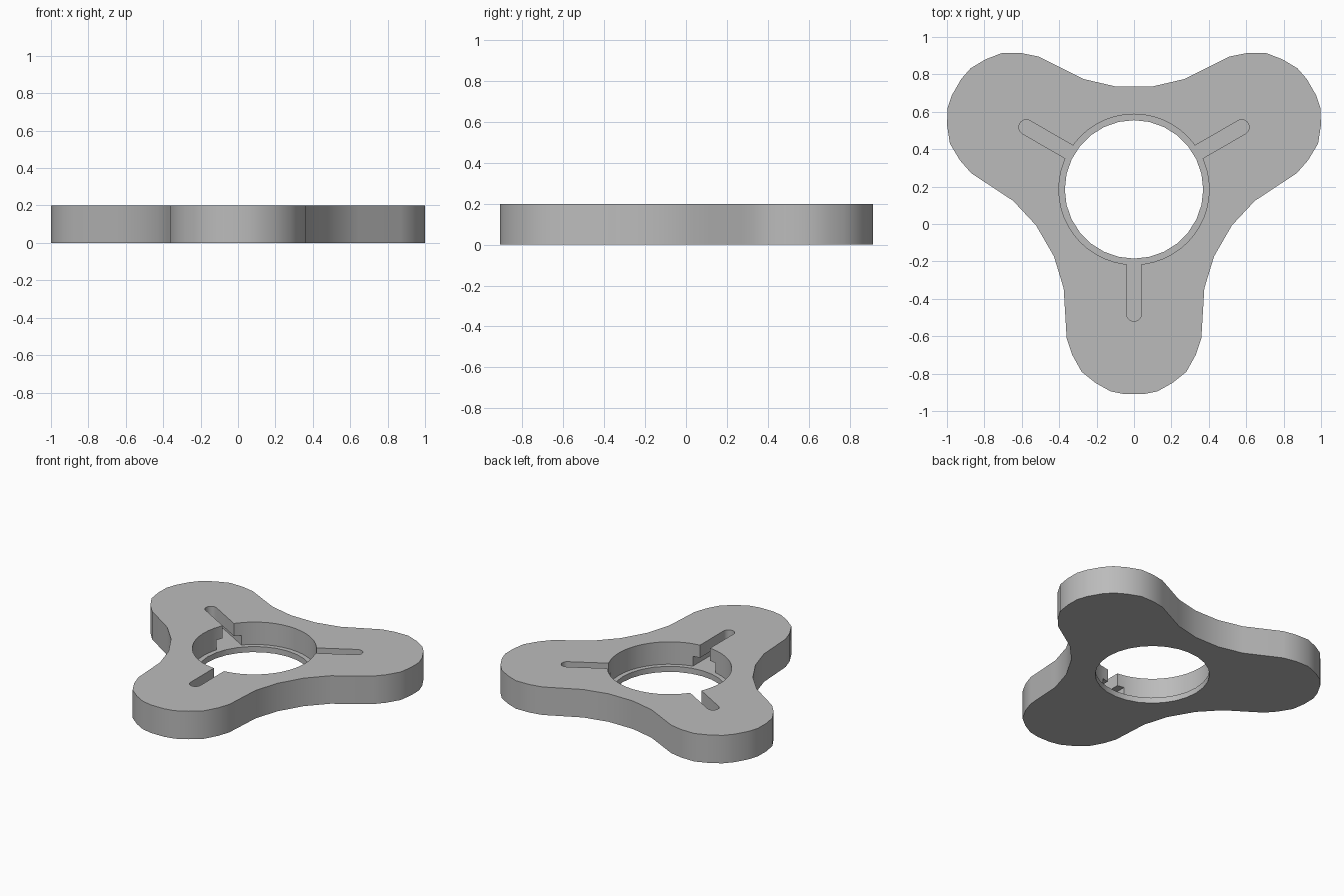
import bpy, bmesh, math
from mathutils import Matrix, Vector

cube = bpy.data.objects.get("Cube")
if cube:
    bpy.data.objects.remove(cube, do_unlink=True)

HUB = Vector((0, 0.185, 0))
THICK, LEDGE, MID = 0.2, 0.04, 0.11

grey = bpy.data.materials.new("plain grey")
grey.use_nodes = True
colour = (0.5, 0.5, 0.5, 1)
grey.diffuse_color = colour
grey.node_tree.nodes["Principled BSDF"].inputs["Base Color"].default_value = colour


def prism(name, points, z0, z1):
    """Extrude a closed outline, given around the hub centre."""
    bm = bmesh.new()
    face = bm.faces.new([bm.verts.new((x, y, z0)) for x, y in points])
    top = bmesh.ops.extrude_face_region(bm, geom=[face])["geom"]
    moved = [v for v in top if isinstance(v, bmesh.types.BMVert)]
    bmesh.ops.translate(bm, verts=moved, vec=(0, 0, z1 - z0))
    bmesh.ops.recalc_face_normals(bm, faces=bm.faces)
    mesh = bpy.data.meshes.new(name)
    bm.to_mesh(mesh)
    bm.free()
    mesh.materials.append(grey)
    obj = bpy.data.objects.new(name, mesh)
    obj.location = HUB
    bpy.context.collection.objects.link(obj)
    return obj


def circle(r, n):
    return [(r * math.cos(math.tau * i / n), r * math.sin(math.tau * i / n)) for i in range(n)]


def turned(points, k):
    rot = Matrix.Rotation(math.radians(120 * k), 2)
    return [tuple(rot @ Vector(p)) for p in points]


def slot(half_width, end):
    """Round-ended slot running from the hub opening toward -y."""
    centre = end - half_width
    tip = [(half_width * math.cos(a), -centre - half_width * math.sin(a))
           for a in (math.pi * i / 10 for i in range(11))]
    return [(-half_width, -0.3), (half_width, -0.3)] + tip


# Three-lobed body: half of one arm, mirrored and repeated round the hub
half_arm = [(0.05, -1.095), (0.125, -1.08), (0.205, -1.035), (0.28, -0.975), (0.33, -0.885),
            (0.36, -0.797), (0.376, -0.529), (0.428, -0.358)]
arm = [(-x, y) for x, y in reversed(half_arm)] + half_arm
body = prism("three_lobed_body", [p for k in range(3) for p in turned(arm, k)], 0, THICK)

# Stepped centre opening and the three undercut slots
cutters = [prism("hole_cutter", circle(0.37, 28), -0.1, 0.3),
           prism("recess_cutter", circle(0.402, 48), LEDGE, 0.3)]
for k in range(3):
    cutters.append(prism("slot_cutter", turned(slot(0.04, 0.705), k), LEDGE, 0.3))
    cutters.append(prism("undercut_cutter", turned(slot(0.09, 0.755), k), LEDGE, MID))

bpy.context.view_layer.objects.active = body
body.select_set(True)
for cutter in cutters:
    mod = body.modifiers.new("cut", "BOOLEAN")
    mod.object = cutter
    mod.operation = "DIFFERENCE"
    mod.solver = "EXACT"
    bpy.ops.object.modifier_apply(modifier=mod.name)
    bpy.data.objects.remove(cutter, do_unlink=True)

bpy.ops.object.shade_smooth_by_angle(angle=math.radians(32))
